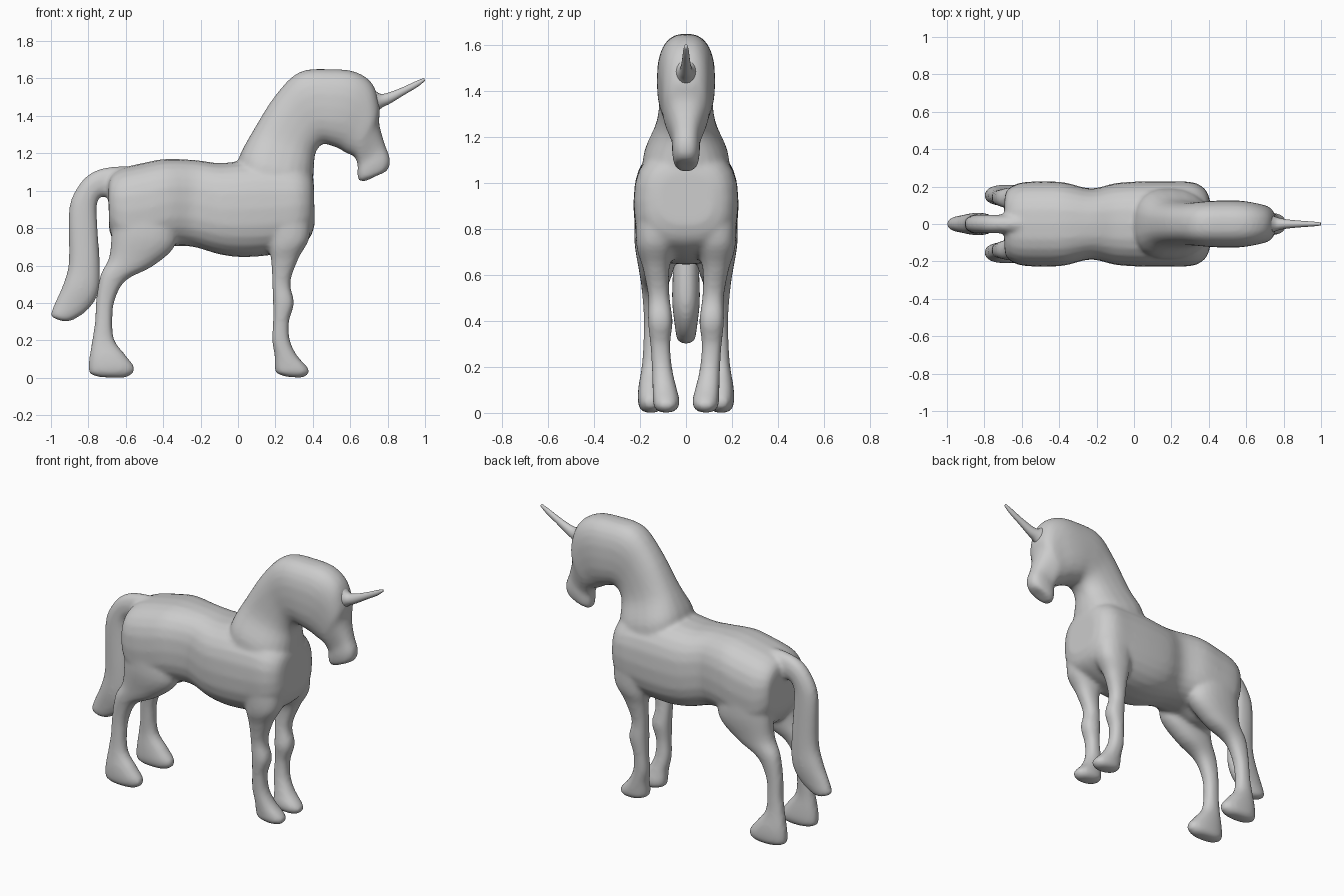
import bpy, bmesh
from math import sin, cos, pi, copysign
from mathutils import Vector


def spline(rows, steps=4):
    """Catmull-Rom interpolation through the section rows."""
    out = []
    for i in range(len(rows) - 1):
        quad = [rows[max(i - 1, 0)], rows[i], rows[i + 1], rows[min(i + 2, len(rows) - 1)]]
        for s in range(steps):
            t = s / steps
            out.append([0.5 * (2 * b + (c - a) * t + (2 * a - 5 * b + 4 * c - d) * t * t
                               + (3 * b - a - 3 * c + d) * t ** 3) for a, b, c, d in zip(*quad)])
    out.append(list(rows[-1]))
    return out


def loft(bm, rows, power=2.2, side=1, n=24):
    """Rows: edge point A (x, z), edge point B (x, z), half width, y centre."""
    rows = [tuple(r) + (0,) * (6 - len(r)) for r in rows]
    rings = []
    for xa, za, xb, zb, w, yc in spline(rows):
        a, b = Vector((xa, 0, za)), Vector((xb, 0, zb))
        mid, half = (a + b) / 2, (a - b) / 2
        ring = []
        for k in range(n):
            c, s = cos(2 * pi * k / n), sin(2 * pi * k / n)
            u = copysign(abs(c) ** (2 / power), c)
            v = copysign(abs(s) ** (2 / power), s)
            p = mid + half * u
            ring.append(bm.verts.new((p.x, side * (yc + w * v), p.z)))
        rings.append(ring)
    for r, q in zip(rings, rings[1:]):
        for k in range(n):
            bm.faces.new((r[k], r[(k + 1) % n], q[(k + 1) % n], q[k]))
    bm.faces.new(rings[0])
    bm.faces.new(rings[-1])


def finish(bm, name):
    bmesh.ops.recalc_face_normals(bm, faces=bm.faces)
    me = bpy.data.meshes.new(name)
    bm.to_mesh(me)
    bm.free()
    for p in me.polygons:
        p.use_smooth = True
    ob = bpy.data.objects.new(name, me)
    bpy.context.collection.objects.link(ob)
    return ob


torso = [
    (-.695, 1.02, -.69, .86, .12), (-.68, 1.08, -.68, .76, .18), (-.62, 1.12, -.60, .66, .22),
    (-.50, 1.15, -.47, .66, .228), (-.38, 1.17, -.36, .70, .222), (-.22, 1.163, -.24, .70, .19),
    (-.10, 1.148, -.10, .66, .218), (.05, 1.16, .03, .645, .228), (.20, 1.16, .20, .66, .228),
    (.32, 1.14, .32, .70, .222), (.385, 1.10, .385, .75, .18), (.405, 1.05, .41, .82, .12)]

# neck, mane and head swing round the throat
neck_head = [
    (.0, 1.12, .36, .85, .19), (.01, 1.19, .40, 1.05, .185), (.08, 1.32, .41, 1.18, .13),
    (.20, 1.51, .43, 1.23, .115), (.33, 1.635, .46, 1.25, .122), (.50, 1.65, .50, 1.24, .127),
    (.63, 1.635, .54, 1.225, .123), (.72, 1.57, .58, 1.20, .11), (.758, 1.45, .61, 1.19, .10),
    (.755, 1.36, .63, 1.17, .085), (.785, 1.25, .64, 1.13, .062), (.813, 1.17, .637, 1.09, .06),
    (.80, 1.11, .645, 1.055, .05), (.74, 1.08, .68, 1.05, .025)]

hind_leg = [
    (-.66, .90, -.36, .90, .09, .13), (-.675, .78, -.33, .72, .095, .13),
    (-.69, .64, -.45, .60, .075, .13), (-.735, .55, -.60, .52, .055, .138),
    (-.758, .42, -.66, .41, .044, .14), (-.765, .30, -.672, .30, .041, .145),
    (-.78, .20, -.66, .20, .043, .15), (-.795, .11, -.60, .12, .054, .153),
    (-.80, .05, -.555, .06, .057, .153), (-.79, .02, -.56, .025, .05, .153),
    (-.74, .003, -.60, .0, .03, .153)]

front_leg = [
    (.14, .85, .39, .85, .10, .12), (.165, .70, .38, .74, .085, .13),
    (.178, .62, .325, .64, .058, .13), (.183, .50, .28, .51, .047, .118),
    (.187, .40, .30, .40, .054, .112), (.187, .30, .273, .30, .044, .112),
    (.182, .20, .278, .20, .044, .105), (.195, .12, .315, .12, .051, .095),
    (.195, .06, .373, .055, .058, .086), (.205, .025, .38, .025, .054, .086),
    (.26, .005, .35, .0, .03, .086)]

tail = [
    (-.58, 1.13, -.60, .97, .06), (-.70, 1.125, -.69, .965, .05), (-.80, 1.085, -.735, .965, .05),
    (-.875, .99, -.755, .92, .05), (-.905, .88, -.752, .82, .052), (-.905, .62, -.738, .60, .058),
    (-.935, .50, -.745, .46, .06), (-.975, .41, -.80, .365, .05), (-1.0, .345, -.89, .305, .04),
    (-.995, .322, -.94, .302, .022)]

horn = [
    (.71, 1.56, .74, 1.42, .05), (.755, 1.52, .775, 1.447, .036), (.80, 1.523, .815, 1.467, .026),
    (.88, 1.553, .89, 1.513, .018), (.95, 1.585, .96, 1.555, .013), (.995, 1.603, 1.0, 1.588, .008)]

# body, head, legs and tail fused into one smooth skin
bm = bmesh.new()
loft(bm, torso, 2.6)
loft(bm, neck_head, 2.5)
loft(bm, tail)
for side in (1, -1):
    loft(bm, hind_leg, 2.3, side)
    loft(bm, front_leg, 2.3, side)
body = finish(bm, "unicorn_body")
rem = body.modifiers.new("fuse", 'REMESH')
rem.mode = 'VOXEL'
rem.voxel_size = 0.012
rem.use_smooth_shade = True
sm = body.modifiers.new("soften", 'SMOOTH')
sm.factor = 0.5
sm.iterations = 8

# horn on the forehead
bm = bmesh.new()
loft(bm, horn, 2.0, n=16)
finish(bm, "horn")
